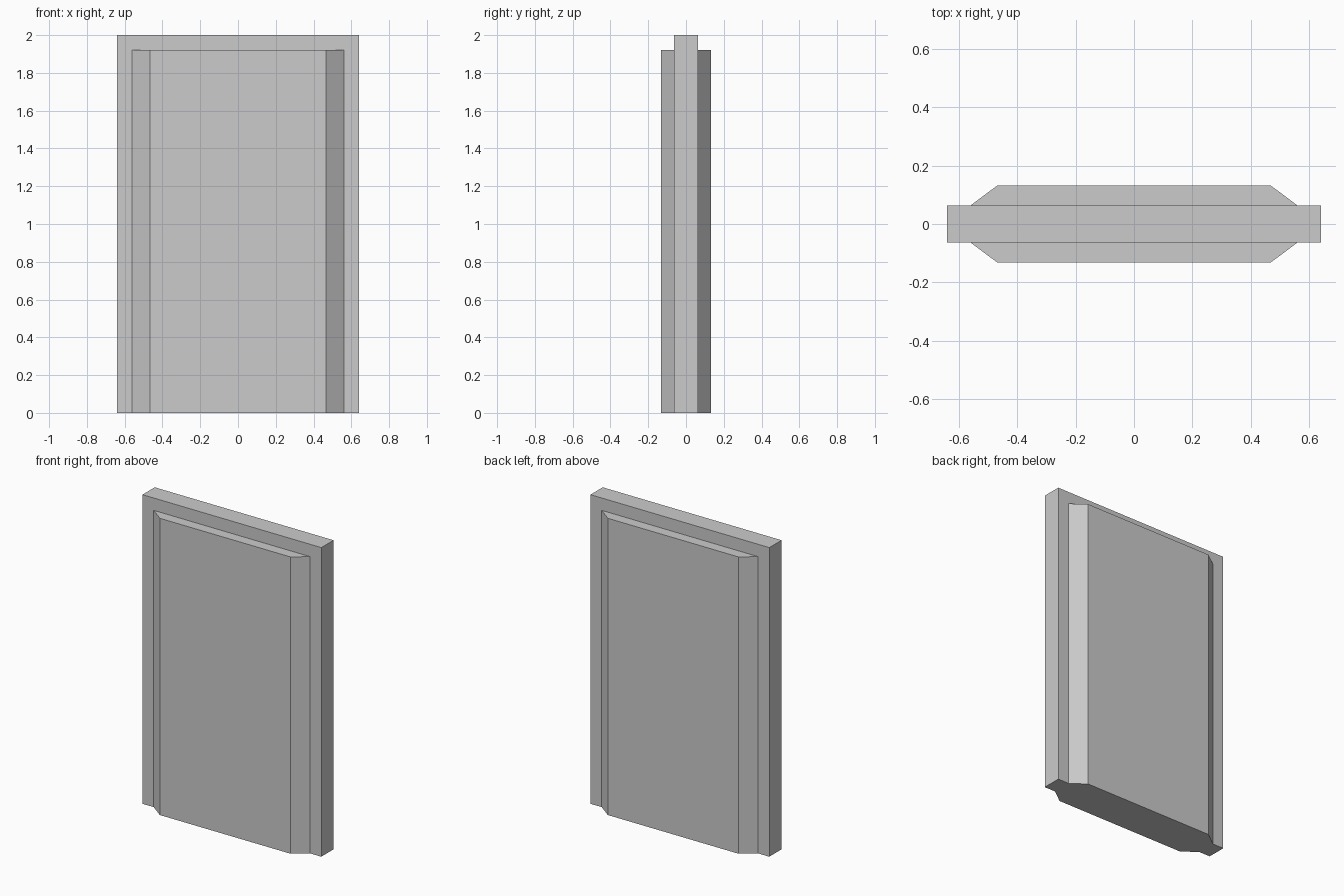
import bpy, bmesh

if "Cube" in bpy.data.objects:
    bpy.data.objects.remove(bpy.data.objects["Cube"])

W, T, H = 0.64, 0.0625, 2.0            # slab half width, half thickness, height
PW, PF, PT, PH = 0.56, 0.467, 0.132, 1.92  # panel root/face half width, depth, height

bm = bmesh.new()


def column(x, y, top):
    """Bottom and top vertex of one vertical edge."""
    return bm.verts.new((x, y, 0)), bm.verts.new((x, y, top))


def wall(a, b):
    bm.faces.new((a[0], b[0], b[1], a[1]))


# Front and back: slab face notched around a raised panel with bevelled sides
sides = []
for s in (-1, 1):
    l, r = column(s * W, s * T, H), column(-s * W, s * T, H)
    panel = [column(s * x, s * y, PH) for x, y in
             ((PW, T), (PF, PT), (-PF, PT), (-PW, T))]
    for a, b in zip(panel, panel[1:]):
        wall(a, b)
    bm.faces.new([p[1] for p in panel])
    p, q = panel[0], panel[-1]
    bm.faces.new((l[0], p[0], p[1], q[1], q[0], r[0], r[1], l[1]))
    sides.append([l] + panel + [r])

# Slab edges, top and the single flat underside
a, b = sides
wall(a[-1], b[0])
wall(b[-1], a[0])
bm.faces.new((a[0][1], a[-1][1], b[0][1], b[-1][1]))
bm.faces.new([c[0] for c in a + b])
bmesh.ops.recalc_face_normals(bm, faces=bm.faces[:])

mesh = bpy.data.meshes.new("door_slab")
bm.to_mesh(mesh)
bm.free()
door = bpy.data.objects.new("door_slab", mesh)
bpy.context.collection.objects.link(door)
